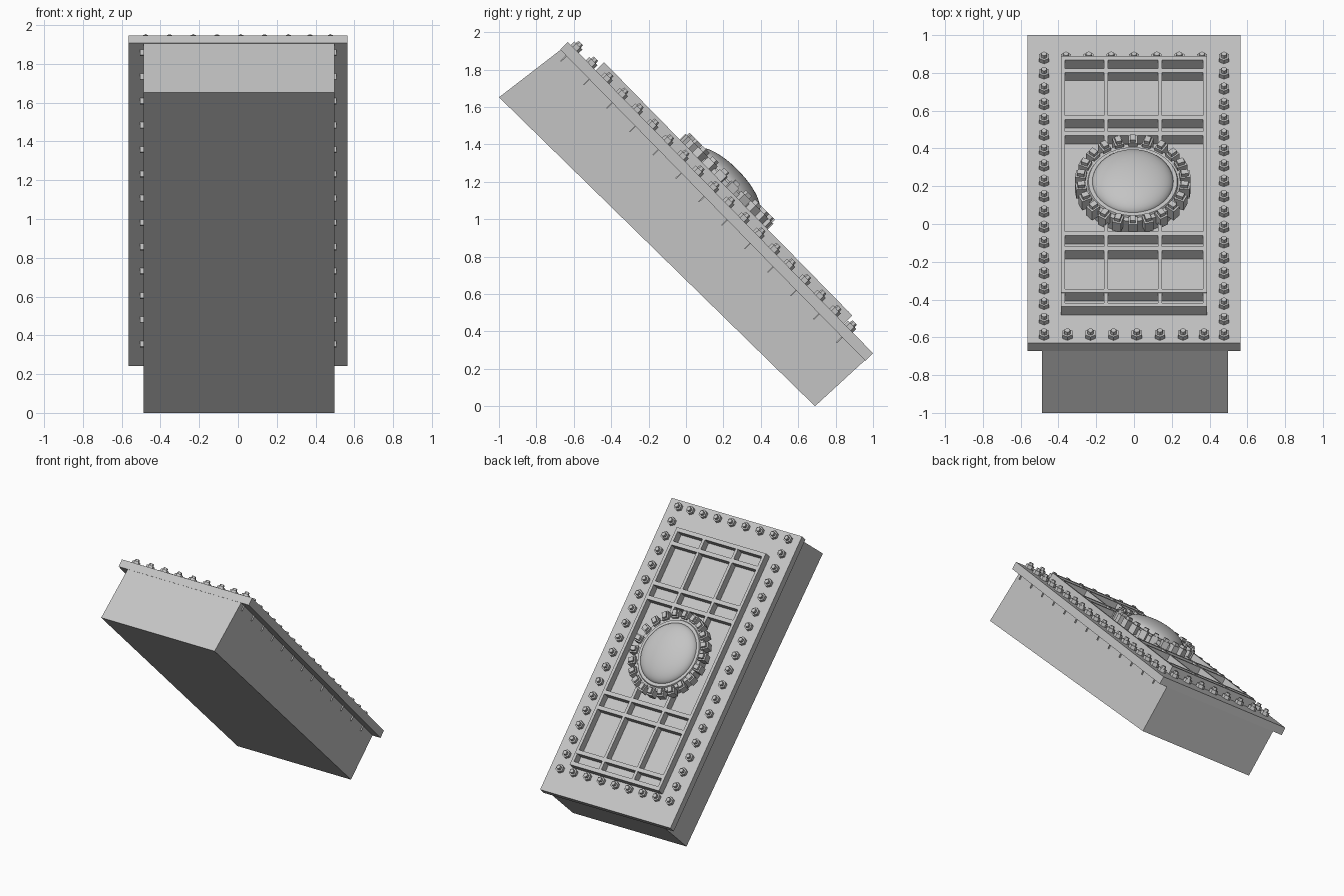
import bpy, bmesh, math
from mathutils import Matrix, Vector

cube = bpy.data.objects.get("Cube")
if cube:
    bpy.data.objects.remove(cube, do_unlink=True)

# Tilted frame: local y runs down the slope, local z points out of the cover
FRAME = Matrix.Translation((0, 0.1845, 1.115)) @ Matrix.Rotation(math.radians(-45.57), 4, 'X')

grey = bpy.data.materials.new("light_grey")
grey.use_nodes = True
colour = (0.55, 0.55, 0.55, 1)
grey.diffuse_color = colour
grey.node_tree.nodes["Principled BSDF"].inputs["Base Color"].default_value = colour


def finish(name, bm):
    bmesh.ops.recalc_face_normals(bm, faces=bm.faces)
    mesh = bpy.data.meshes.new(name)
    bm.to_mesh(mesh)
    bm.free()
    obj = bpy.data.objects.new(name, mesh)
    bpy.context.collection.objects.link(obj)
    obj.matrix_world = FRAME
    mesh.materials.append(grey)
    return obj


def box(bm, x0, x1, y0, y1, z0, z1, turn=Matrix()):
    size = Matrix.Diagonal((x1 - x0, y1 - y0, z1 - z0, 1))
    place = Matrix.Translation(((x0 + x1) / 2, (y0 + y1) / 2, (z0 + z1) / 2))
    return bmesh.ops.create_cube(bm, size=1, matrix=turn @ place @ size)["verts"]


def prism(bm, x, y, z0, z1, r, sides, r2=None, stretch=1):
    m = Matrix.Translation((x, y, (z0 + z1) / 2)) @ Matrix.Diagonal((1, stretch, 1, 1))
    bmesh.ops.create_cone(bm, cap_ends=True, segments=sides, radius1=r,
                          radius2=r if r2 is None else r2, depth=z1 - z0, matrix=m)


# Slightly skewed body under the cover
bm = bmesh.new()
for v in box(bm, -0.487, 0.497, -1.162, 1.162, -0.45, -0.05):
    if v.co.z < -0.2:
        v.co.y, v.co.z = (-1.212, -0.47) if v.co.y < 0 else (1.15, -0.42)
finish("body", bm)

# Cover plate
bm = bmesh.new()
box(bm, -0.565, 0.565, -1.165, 1.165, -0.058, 0)
finish("cover_plate", bm)

# Thin fins under the overhang
bm = bmesh.new()
for i in range(13):
    y = -1.118 + 0.1755 * i
    for x0, x1 in ((-0.505, -0.47), (0.48, 0.507)):
        box(bm, x0, x1, y - 0.003, y + 0.003, -0.1, -0.05)
finish("underside_fins", bm)

# Raised lattice: long rails and cross bars
bm = bmesh.new()
for x in (-0.376, -0.148, 0.138, 0.376):
    box(bm, x - 0.011, x + 0.011, -0.953, 0.94, -0.01, 0.062)
finish("lattice_rails", bm)
bm = bmesh.new()
for y in (0.928, 0.835, 0.479, 0.358, -0.40, -0.514, -0.832, -0.938):
    box(bm, -0.387, 0.387, y - 0.015, y + 0.015, -0.01, 0.0625)
finish("lattice_bars", bm)

# Hexagonal bolts around the border
bolts = []
for i in range(19):
    bolts += [(side * 0.476, -1.113 + 0.1162 * i) for side in (-1, 1)]
bolts += [(-0.36 + 0.12 * i, 0.979) for i in range(7)]
bolts += [(-0.353 + 0.1225 * i, -1.113) for i in range(6)] + [(0.371, -1.113)]
bm = bmesh.new()
for x, y in bolts:
    prism(bm, x, y, -0.01, 0.026, 0.031, 6)
    prism(bm, x, y, 0.026, 0.045, 0.019, 6, 0.016)
finish("border_bolts", bm)

# Oval mounting ring for the dome
CX, CY, OVAL = -0.006, -0.038, 1.1
bm = bmesh.new()
prism(bm, CX, CY, -0.01, 0.085, 0.265, 48, stretch=OVAL)
prism(bm, CX, CY, 0.085, 0.095, 0.24, 48, 0.235, OVAL)
ring = finish("dome_ring", bm)

# Clamp blocks around the ring
bm = bmesh.new()
for i in range(22):
    turn = (Matrix.Translation((CX, CY, 0)) @ Matrix.Diagonal((1, OVAL, 1, 1))
            @ Matrix.Rotation(math.tau * i / 22 + math.pi / 2, 4, 'Z'))
    box(bm, 0.25, 0.306, -0.024, 0.024, 0.04, 0.105, turn)
    box(bm, 0.258, 0.296, -0.015, 0.015, 0.105, 0.125, turn)
finish("clamp_blocks", bm)

# Smooth shallow dome
bm = bmesh.new()
bmesh.ops.create_uvsphere(bm, u_segments=48, v_segments=24, radius=1)
bmesh.ops.bisect_plane(bm, geom=bm.verts[:] + bm.edges[:] + bm.faces[:],
                       plane_co=Vector((0, 0, 0)), plane_no=Vector((0, 0, 1)), clear_inner=True)
bm.transform(Matrix.Translation((CX, CY, 0.085)) @ Matrix.Diagonal((0.216, 0.216 * OVAL, 0.085, 1)))
for f in bm.faces:
    f.smooth = True
finish("dome", bm)

# Smooth the round ring wall, keeping its rims sharp
bpy.context.view_layer.objects.active = ring
ring.select_set(True)
bpy.ops.object.shade_smooth_by_angle(angle=math.radians(30))
ring.select_set(False)
